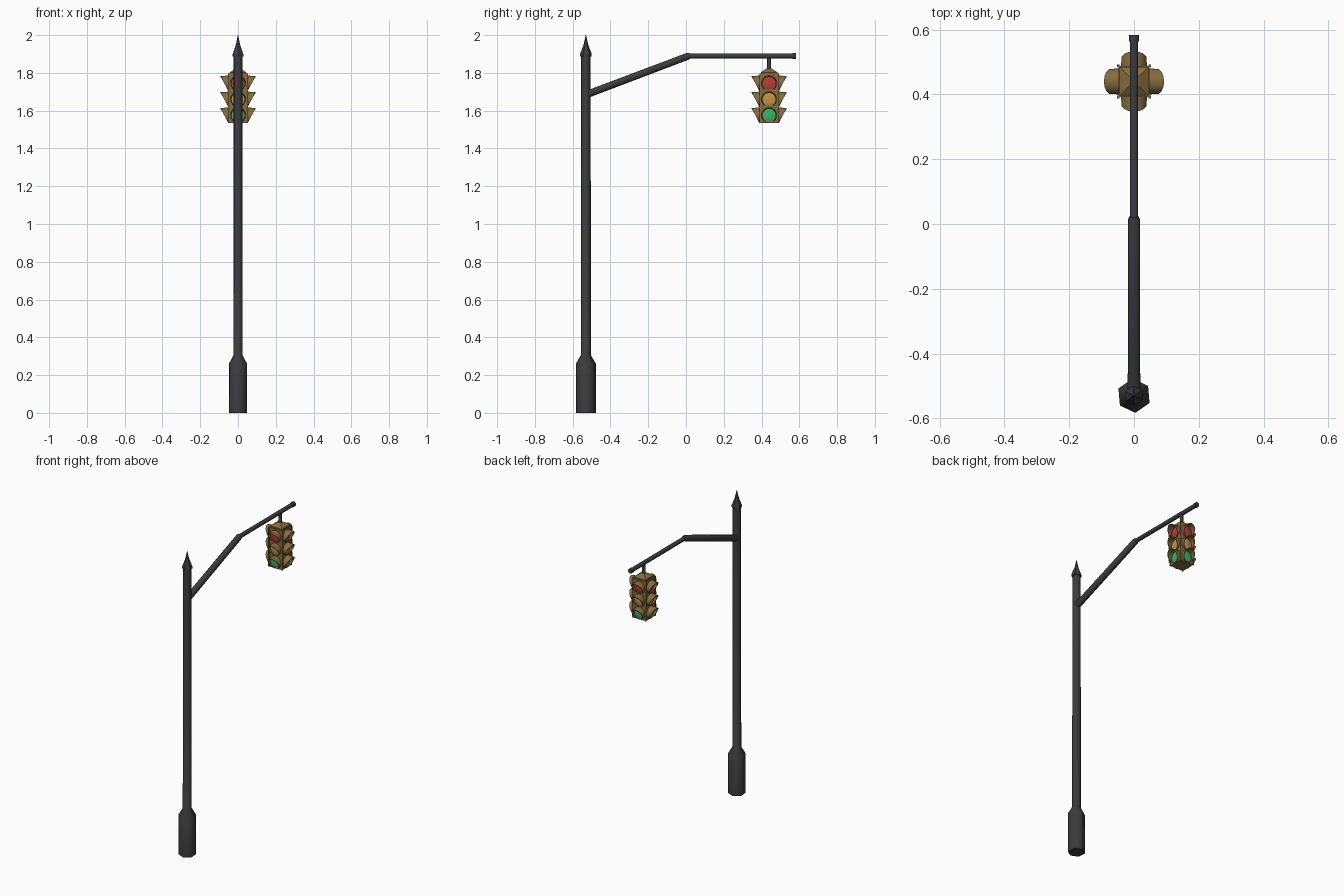
import bpy, bmesh, math
from mathutils import Vector, Matrix

if "Cube" in bpy.data.objects:
    bpy.data.objects.remove(bpy.data.objects["Cube"])


def mat(name, rgb):
    m = bpy.data.materials.new(name)
    m.diffuse_color = (*rgb, 1)
    m.use_nodes = True
    m.node_tree.nodes["Principled BSDF"].inputs["Base Color"].default_value = m.diffuse_color
    return m


METAL = mat("dark metal", (0.045, 0.045, 0.047))
BROWN = mat("ochre housing", (0.235, 0.15, 0.05))
RED = mat("red lens", (0.50, 0.04, 0.04))
AMBER = mat("amber lens", (0.55, 0.30, 0.055))
GREEN = mat("green lens", (0.035, 0.46, 0.14))


def finish(name, bm, material, smooth=None):
    bmesh.ops.recalc_face_normals(bm, faces=bm.faces)
    me = bpy.data.meshes.new(name)
    bm.to_mesh(me)
    bm.free()
    me.materials.append(material)
    ob = bpy.data.objects.new(name, me)
    bpy.context.collection.objects.link(ob)
    if smooth:
        bpy.context.view_layer.objects.active = ob
        ob.select_set(True)
        bpy.ops.object.shade_smooth_by_angle(angle=math.radians(smooth))
        ob.select_set(False)
    return ob


def tube(name, start, direction, profile, sides, material, turn=0.0, smooth=None):
    """Closed lathe: profile is (distance along direction, radius)."""
    bm = bmesh.new()
    q = Vector((0, 0, 1)).rotation_difference(Vector(direction).normalized())
    rings = []
    for d, r in profile:
        ring = []
        for i in range(sides):
            a = turn + 2 * math.pi * i / sides
            ring.append(bm.verts.new(Vector(start) + q @ Vector((r * math.cos(a), r * math.sin(a), d))))
        rings.append(ring)
    for lo, hi in zip(rings, rings[1:]):
        for i in range(sides):
            j = (i + 1) % sides
            bm.faces.new((lo[i], lo[j], hi[j], hi[i]))
    bm.faces.new(rings[0])
    bm.faces.new(rings[-1])
    return finish(name, bm, material, smooth)


POST_Y, LAMP_Y = -0.53, 0.44
HEX = math.radians(35)

# Post with wide foot, and the spiked finial
tube("post", (0, POST_Y, 0), (0, 0, 1),
     [(0, 0.053), (0.26, 0.053), (0.305, 0.027), (1.89, 0.025)], 6, METAL, HEX, 61)
tube("finial", (0, POST_Y, 0), (0, 0, 1),
     [(1.888, 0.031), (1.90, 0.031), (1.945, 0.014), (1.955, 0.011), (2.0, 0.001)], 6, METAL, HEX)

# Sloping brace arm and thinner level arm
a, b = Vector((0, -0.53, 1.684)), Vector((0, 0.012, 1.889))
tube("sloping_arm", a, b - a, [(0, 0.021), ((b - a).length, 0.02), ((b - a).length + 0.012, 0.014)],
     8, METAL, math.pi / 8, 50)
tube("level_arm", (0, 0, 1.889), (0, 1, 0), [(0, 0.014), (0.565, 0.014)], 8, METAL, math.pi / 8, 50)
tube("arm_end_cap", (0, 0.563, 1.889), (0, 1, 0), [(0, 0.0165), (0.02, 0.0165)], 8, METAL, math.pi / 8, 50)

# Hanger
tube("hanger", (0, LAMP_Y, 1.815), (0, 0, 1), [(0, 0.015), (0.012, 0.010), (0.075, 0.010)], 8, METAL, 0, 50)

# Square housing with stepped pyramid cap
S = math.sqrt(2)
tube("housing", (0, LAMP_Y, 0), (0, 0, 1), [(1.535, 0.048 * S), (1.795, 0.048 * S)], 4, BROWN, math.pi / 4)
tube("housing_cap", (0, LAMP_Y, 0), (0, 0, 1),
     [(1.792, 0.044 * S), (1.803, 0.044 * S), (1.823, 0.014 * S)], 4, BROWN, math.pi / 4)
for i in range(4):
    ang = math.pi / 4 + i * math.pi / 2
    p = (0.048 * S * math.cos(ang), LAMP_Y + 0.048 * S * math.sin(ang), 1.535)
    tube("corner_trim", p, (0, 0, 1), [(0, 0.004 * S), (0.262, 0.004 * S)], 4, BROWN, math.pi / 4)


def visor(name, centre, rot):
    """Hood around a lens: long on top, cut back towards the bottom."""
    bm = bmesh.new()
    n, rows = 14, []
    for i in range(n):
        t = 2 * math.pi * i / n + math.pi / 2
        h = (math.sin(t) + 1) / 2
        depth = 0.005 + 0.041 * h
        row = []
        for r, d in ((0.041, 0), (0.041 - 0.003 * h, depth), (0.037 - 0.003 * h, depth), (0.037, 0)):
            v = Vector((d, r * math.cos(t), r * math.sin(t)))
            row.append(bm.verts.new(centre + rot @ v))
        rows.append(row)
    for i in range(n):
        p, q = rows[i], rows[(i + 1) % n]
        for k in range(4):
            m = (k + 1) % 4
            bm.faces.new((p[k], q[k], q[m], p[m]))
    finish(name, bm, BROWN, 35)


# Three lenses with visors on each of the four sides
for side in range(4):
    rot = Matrix.Rotation(side * math.pi / 2, 3, 'Z')
    out = rot @ Vector((1, 0, 0))
    for label, z, m in (("red", 1.745, RED), ("amber", 1.66, AMBER), ("green", 1.576, GREEN)):
        c = Vector((0, LAMP_Y, z)) + out * 0.047
        visor(label + "_visor", c, rot)
        tube(label + "_lens", c, out, [(0, 0.034), (0.003, 0.034), (0.006, 0.022), (0.007, 0.008)], 14, m, 0, 40)
